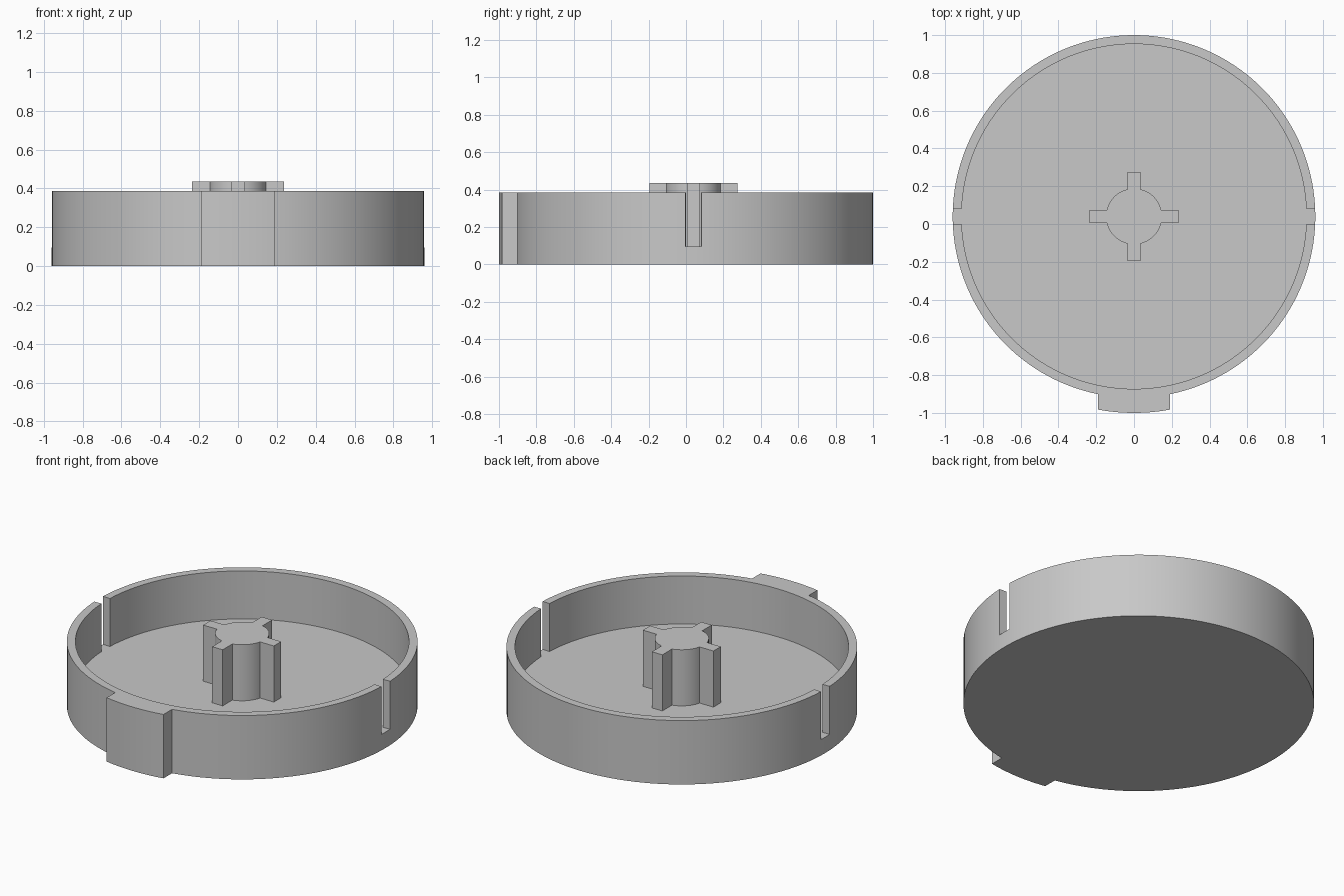
import bpy, bmesh, math
from math import sin, cos, asin, sqrt, pi, radians

CY = 0.04             # centre of the round body in y
R_OUT, R_IN = 0.96, 0.913
FLOOR, RIM, HUB_TOP = 0.096, 0.386, 0.435

if "Cube" in bpy.data.objects:
    bpy.data.objects.remove(bpy.data.objects["Cube"])

grey = bpy.data.materials.new("light grey")
grey.use_nodes = True
grey.diffuse_color = (0.58, 0.58, 0.58, 1)
grey.node_tree.nodes["Principled BSDF"].inputs["Base Color"].default_value = grey.diffuse_color


def arc(r, a0, a1, n):
    """Points on an arc about the origin, both ends included."""
    return [(r * cos(a0 + (a1 - a0) * i / n), r * sin(a0 + (a1 - a0) * i / n)) for i in range(n + 1)]


def prism(name, outline, z0, z1):
    """Extrude a counter-clockwise outline between two heights."""
    bm = bmesh.new()
    base = bm.faces.new([bm.verts.new((x, y + CY, z0)) for x, y in outline])
    top = bmesh.ops.extrude_face_region(bm, geom=[base])["geom"]
    bmesh.ops.translate(bm, vec=(0, 0, z1 - z0), verts=[v for v in top if isinstance(v, bmesh.types.BMVert)])
    bmesh.ops.recalc_face_normals(bm, faces=bm.faces)
    mesh = bpy.data.meshes.new(name)
    bm.to_mesh(mesh)
    bm.free()
    mesh.materials.append(grey)
    obj = bpy.data.objects.new(name, mesh)
    bpy.context.collection.objects.link(obj)
    return obj


def activate(obj):
    bpy.ops.object.select_all(action='DESELECT')
    obj.select_set(True)
    bpy.context.view_layer.objects.active = obj


# Round body with the locating tab on the front
tab_half, tab_r = 0.19, 1.04
a_body, a_tab = asin(tab_half / R_OUT), asin(tab_half / tab_r)
front = -pi / 2
outline = arc(R_OUT, front + a_body, front + 2 * pi - a_body, 140) + arc(tab_r, front - a_tab, front + a_tab, 14)
body = prism("cup_body", outline, 0, RIM)

# Cavity, widened through the wall by a radial slot on each side
slot = radians(2.5)
cavity = []
for side in (0, pi):
    cavity += arc(1.1, side - slot, side + slot, 2)
    cavity += arc(R_IN, side + slot, side + pi - slot, 70)
cutter = prism("cavity_cutter", cavity, FLOOR, RIM + 0.2)
cutter.hide_render = True

activate(body)
mod = body.modifiers.new("cavity", 'BOOLEAN')
mod.operation, mod.solver, mod.object = 'DIFFERENCE', 'EXACT', cutter
bpy.ops.object.modifier_apply(modifier=mod.name)
bpy.data.objects.remove(cutter)

# Central hub: round post with four square ribs
hub_r, rib_end, rib_half = 0.148, 0.236, 0.035
a_rib = asin(rib_half / hub_r)
hub_outline = []
for k in range(4):
    t = k * pi / 2
    for x, y in ((rib_end, -rib_half), (rib_end, rib_half)):
        hub_outline.append((x * cos(t) - y * sin(t), x * sin(t) + y * cos(t)))
    hub_outline += arc(hub_r, t + a_rib, t + pi / 2 - a_rib, 12)
hub = prism("ribbed_hub", hub_outline, FLOOR, HUB_TOP)

for obj in (body, hub):
    activate(obj)
    bpy.ops.object.shade_smooth_by_angle(angle=radians(25))
